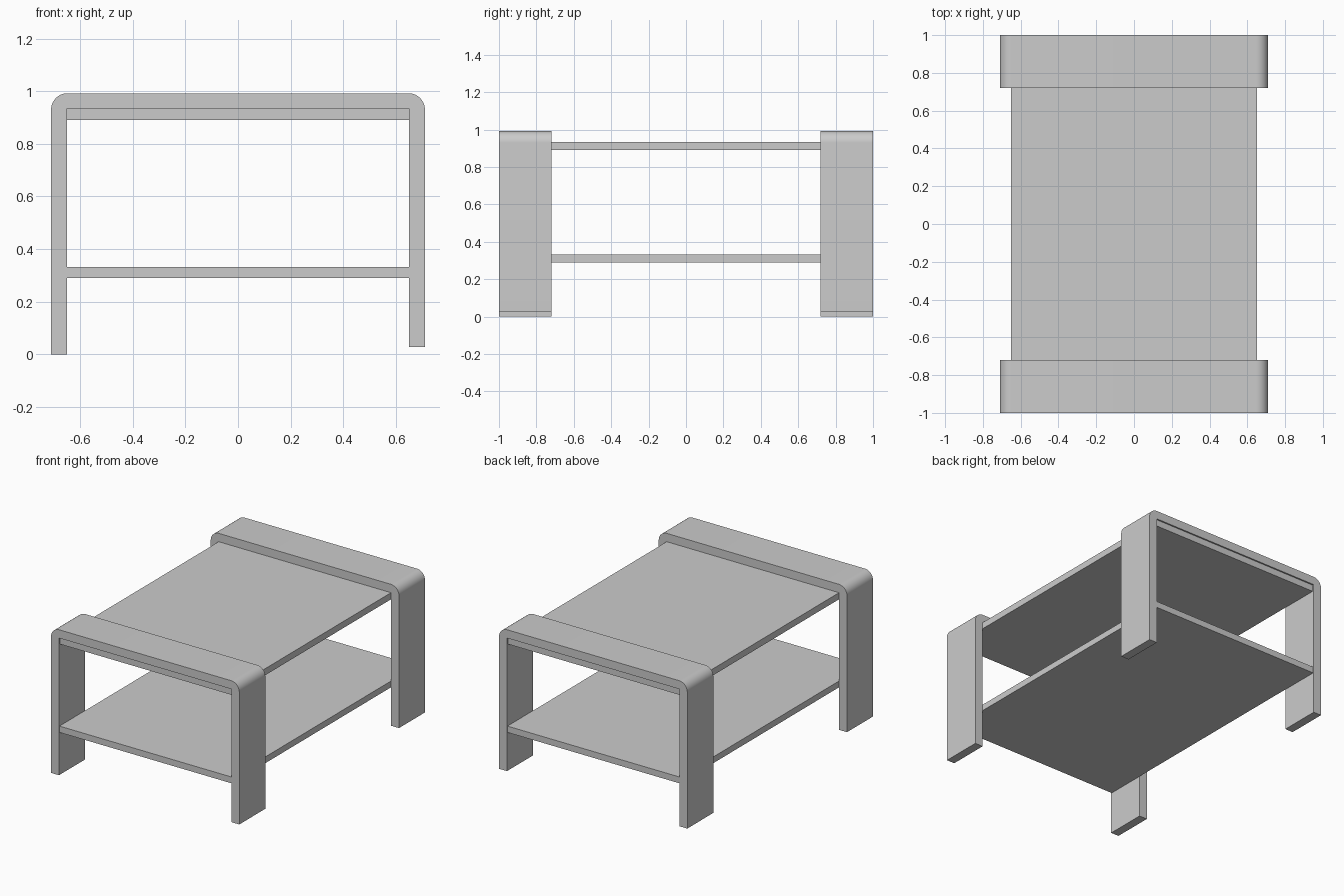
import bpy, bmesh
from math import sin, cos, pi

if "Cube" in bpy.data.objects:
    bpy.data.objects.remove(bpy.data.objects["Cube"])

HALF_W, INNER_W = 0.71, 0.65     # outer and inner half width of the arches
TOP, UNDER = 0.992, 0.935        # top and underside of the arch bar
RADIUS, STEPS = 0.062, 12        # rounded outer corners


def corner(cx, start):
    """Clockwise quarter arc in the xz plane."""
    return [(cx + RADIUS * cos(start - pi / 2 * i / STEPS),
             TOP - RADIUS + RADIUS * sin(start - pi / 2 * i / STEPS))
            for i in range(STEPS + 1)]


def extrude_profile(name, profile, y0, y1):
    """Solid made from an xz outline swept along y."""
    bm = bmesh.new()
    face = bm.faces.new([bm.verts.new((x, y0, z)) for x, z in profile])
    swept = bmesh.ops.extrude_face_region(bm, geom=[face])["geom"]
    bmesh.ops.translate(bm, vec=(0, y1 - y0, 0),
                        verts=[g for g in swept if isinstance(g, bmesh.types.BMVert)])
    bmesh.ops.recalc_face_normals(bm, faces=bm.faces)
    mesh = bpy.data.meshes.new(name)
    bm.to_mesh(mesh)
    bm.free()
    obj = bpy.data.objects.new(name, mesh)
    bpy.context.collection.objects.link(obj)
    return obj


def shelf(name, z0, z1, reach):
    outline = [(-INNER_W, z0), (-INNER_W, z1), (INNER_W, z1), (INNER_W, z0)]
    return extrude_profile(name, outline, -reach, reach)


# Arched leg frames: the right leg stops slightly above the left one
arch = ([(-HALF_W, 0)]
        + corner(-HALF_W + RADIUS, pi)
        + corner(HALF_W - RADIUS, pi / 2)
        + [(HALF_W, 0.028), (INNER_W, 0.028), (INNER_W, UNDER),
           (-INNER_W, UNDER), (-INNER_W, 0)])
for name, y0, y1 in (("front_leg_frame", -1, -0.72), ("back_leg_frame", 0.72, 1)):
    frame = extrude_profile(name, arch, y0, y1)
    bpy.ops.object.select_all(action='DESELECT')
    frame.select_set(True)
    bpy.context.view_layer.objects.active = frame
    bpy.ops.object.shade_smooth_by_angle(angle=pi / 6)

# Table top under the arches and the lower shelf
shelf("table_top", 0.89, UNDER, 0.99)
shelf("lower_shelf", 0.29, 0.333, 0.995)
